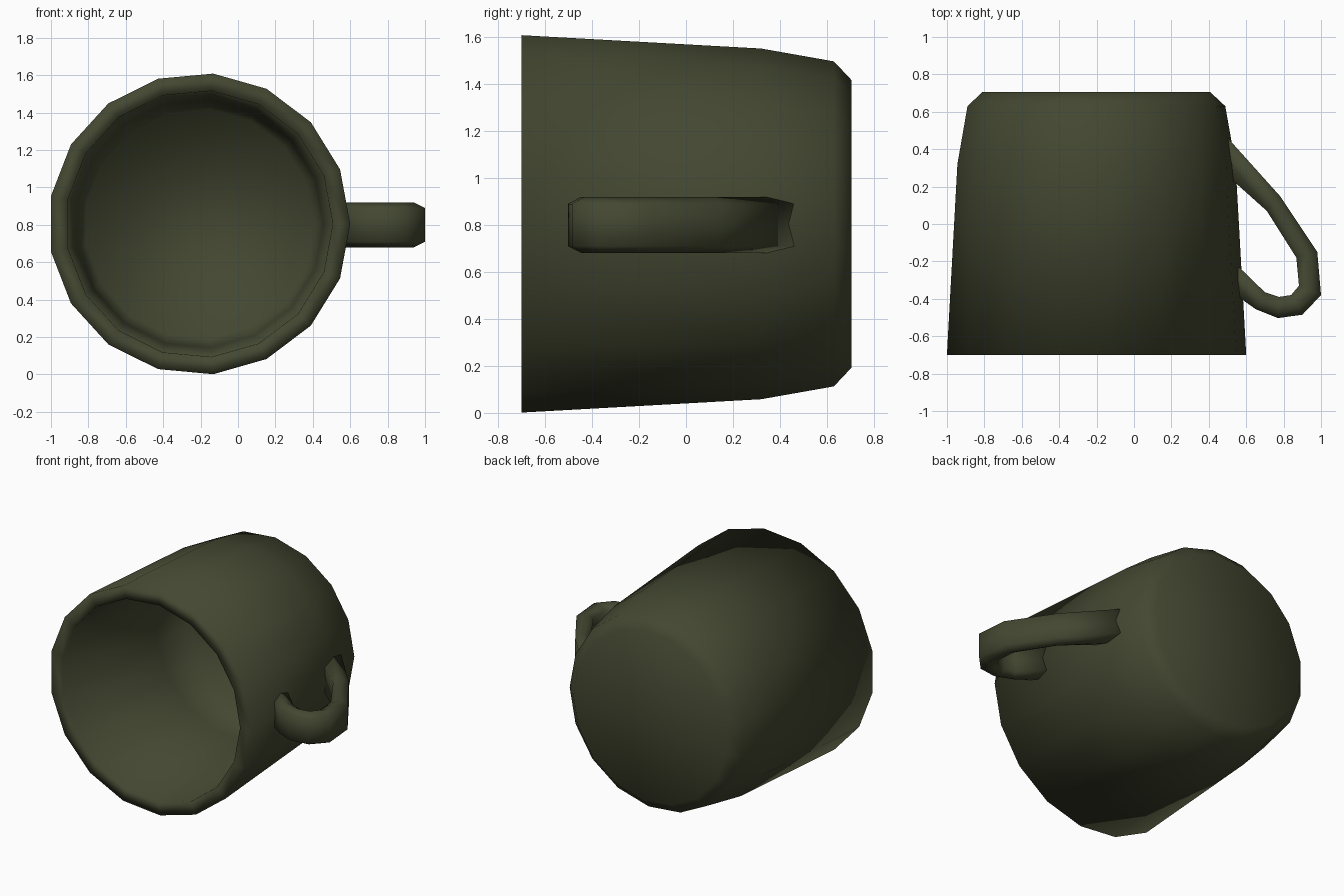
import bpy, bmesh, math
from mathutils import Vector

if "Cube" in bpy.data.objects:
    bpy.data.objects.remove(bpy.data.objects["Cube"])

olive = bpy.data.materials.new("dark olive")
olive.diffuse_color = (0.056, 0.063, 0.030, 1)
olive.use_nodes = True
olive.node_tree.nodes["Principled BSDF"].inputs["Base Color"].default_value = olive.diffuse_color

SIDES = 17
CX, CZ = -0.207, 0.805


def finish(name, bm):
    bmesh.ops.recalc_face_normals(bm, faces=bm.faces[:])
    for f in bm.faces:
        f.smooth = True
    mesh = bpy.data.meshes.new(name)
    bm.to_mesh(mesh)
    bm.free()
    mesh.materials.append(olive)
    obj = bpy.data.objects.new(name, mesh)
    bpy.context.collection.objects.link(obj)
    return obj


def loft(bm, rings):
    """Skin a list of vertex rings and cap both ends."""
    n = len(rings[0])
    for a, b in zip(rings, rings[1:]):
        for i in range(n):
            j = (i + 1) % n
            bm.faces.new((a[i], a[j], b[j], b[i]))
    bm.faces.new(rings[0])
    bm.faces.new(rings[-1])


# cup body lying on its side: (radius, y) from outer base to inner floor
profile = [(0.615, 0.705), (0.695, 0.63), (0.75, 0.32), (0.807, -0.70),
           (0.714, -0.70), (0.665, 0.30), (0.615, 0.60)]
bm = bmesh.new()
rings = []
for r, y in profile:
    rings.append([bm.verts.new((CX + r * math.cos(math.tau * k / SIDES), y,
                                CZ + r * math.sin(math.tau * k / SIDES)))
                  for k in range(SIDES)])
loft(bm, rings)
finish("cup_body", bm)

# handle: hexagonal section swept between outer and inner outlines (x, y)
outer = [(0.47, 0.495), (0.78, 0.15), (0.98, -0.15), (1.0, -0.38),
         (0.90, -0.485), (0.77, -0.503), (0.65, -0.455), (0.53, -0.37)]
inner = [(0.47, 0.285), (0.71, 0.07), (0.868, -0.18), (0.882, -0.33),
         (0.84, -0.38), (0.775, -0.39), (0.70, -0.365), (0.53, -0.20)]
section = [(0, 0.09), (0.5, 0.12), (1, 0.09), (1, -0.09), (0.5, -0.12), (0, -0.09)]
bm = bmesh.new()
rings = []
for o, i in zip(outer, inner):
    o, i = Vector(o), Vector(i)
    ring = []
    for t, dz in section:
        p = o.lerp(i, t)
        ring.append(bm.verts.new((p.x, p.y, 0.80 + dz)))
    rings.append(ring)
loft(bm, rings)
finish("handle", bm)
